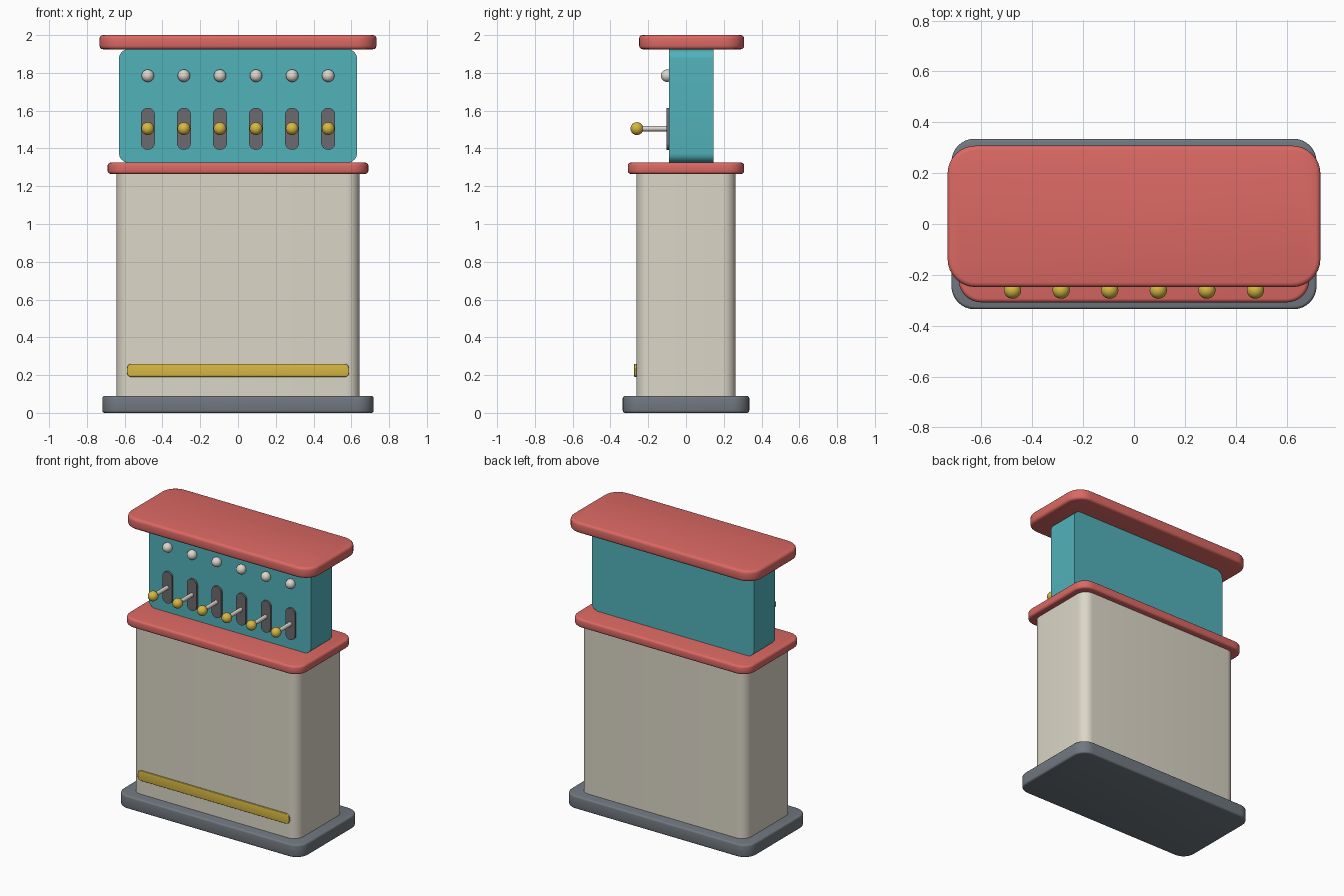
import bpy, bmesh, math
from mathutils import Matrix, Vector

cube = bpy.data.objects.get("Cube")
if cube:
    bpy.data.objects.remove(cube, do_unlink=True)


def material(name, *srgb):
    """One flat colour, converted from sRGB to linear."""
    col = [((c + 0.055) / 1.055) ** 2.4 for c in srgb] + [1]
    m = bpy.data.materials.new(name)
    m.use_nodes = True
    m.diffuse_color = col
    m.node_tree.nodes["Principled BSDF"].inputs["Base Color"].default_value = col
    return m


coral = material("coral", 0.86, 0.41, 0.39)
teal = material("teal", 0.32, 0.70, 0.73)
cream = material("cream", 0.86, 0.84, 0.78)
slate = material("slate", 0.44, 0.47, 0.50)
dark_grey = material("dark grey", 0.42, 0.42, 0.44)
gold = material("gold", 0.84, 0.72, 0.26)
pearl = material("pearl", 0.87, 0.84, 0.81)


def finish(bm, name, mat, angle=35):
    bmesh.ops.recalc_face_normals(bm, faces=bm.faces)
    mesh = bpy.data.meshes.new(name)
    bm.to_mesh(mesh)
    bm.free()
    mesh.materials.append(mat)
    ob = bpy.data.objects.new(name, mesh)
    bpy.context.collection.objects.link(ob)
    bpy.ops.object.select_all(action='DESELECT')
    ob.select_set(True)
    bpy.context.view_layer.objects.active = ob
    bpy.ops.object.shade_smooth_by_angle(angle=math.radians(angle))
    return ob


def rounded_slab(name, mat, x, y, z, radius, rim=0, upright=False, steps=8):
    """Rounded rectangle, extruded along z, or along y when upright."""
    v, w = (z, y) if upright else (y, z)
    bm = bmesh.new()
    ring = []
    corners = [(x[1], v[1], -1, -1), (x[0], v[1], 1, -1),
               (x[0], v[0], 1, 1), (x[1], v[0], -1, 1)]
    for i, (cx, cv, sx, sv) in enumerate(corners):
        for k in range(steps + 1):
            a = math.pi / 2 * (i + k / steps)
            px = cx + sx * radius + radius * math.cos(a)
            pv = cv + sv * radius + radius * math.sin(a)
            ring.append(bm.verts.new((px, w[0], pv) if upright else (px, pv, w[0])))
    bmesh.ops.remove_doubles(bm, verts=ring, dist=1e-5)
    face = bm.faces.new([p for p in ring if p.is_valid])
    ext = bmesh.ops.extrude_face_region(bm, geom=[face])
    depth = w[1] - w[0]
    move = Vector((0, depth, 0)) if upright else Vector((0, 0, depth))
    moved = [g for g in ext["geom"] if isinstance(g, bmesh.types.BMVert)]
    bmesh.ops.translate(bm, verts=moved, vec=move)
    bmesh.ops.recalc_face_normals(bm, faces=bm.faces)
    if rim:
        caps = [e for e in bm.edges if any(len(f.verts) > 4 for f in e.link_faces)]
        bmesh.ops.bevel(bm, geom=caps, offset=rim, segments=3,
                        profile=0.5, affect='EDGES')
    return finish(bm, name, mat)


def ball(name, mat, centre, radius):
    bm = bmesh.new()
    bmesh.ops.create_uvsphere(bm, u_segments=24, v_segments=14, radius=radius,
                              matrix=Matrix.Translation(centre))
    return finish(bm, name, mat)


def rod(name, mat, x, z, y0, y1, radius):
    bm = bmesh.new()
    place = Matrix.Translation((x, (y0 + y1) / 2, z)) @ Matrix.Rotation(math.pi / 2, 4, 'X')
    bmesh.ops.create_cone(bm, cap_ends=True, segments=16, radius1=radius,
                          radius2=radius, depth=abs(y1 - y0), matrix=place)
    return finish(bm, name, mat)


# Cabinet, bottom to top
rounded_slab("base_plinth", slate, (-0.718, 0.718), (-0.335, 0.335), (0, 0.09), 0.09, 0.012)
rounded_slab("cabinet_body", cream, (-0.643, 0.643), (-0.263, 0.263), (0.09, 1.265), 0.07)
rounded_slab("counter_top", coral, (-0.69, 0.69), (-0.308, 0.308), (1.265, 1.325), 0.09, 0.015)
rounded_slab("control_panel", teal, (-0.63, 0.63), (-0.09, 0.145), (1.325, 1.925), 0.05, upright=True)
rounded_slab("roof_slab", coral, (-0.733, 0.733), (-0.248, 0.308), (1.925, 2.0), 0.11, 0.018)

# Trim strip low on the front
rounded_slab("kick_strip", gold, (-0.588, 0.588), (-0.275, -0.262), (0.19, 0.26), 0.025, 0.004, upright=True)

# Row of levers with slots and indicator bulbs
for i in range(6):
    x = (i - 2.5) * 0.191
    n = str(i + 1)
    rounded_slab("lever_slot_" + n, dark_grey, (x - 0.037, x + 0.037),
                 (-0.104, -0.09), (1.393, 1.615), 0.036, upright=True)
    rod("lever_rod_" + n, pearl, x, 1.505, -0.09, -0.26, 0.014)
    ball("lever_knob_" + n, gold, (x, -0.26, 1.505), 0.034)
    ball("indicator_bulb_" + n, pearl, (x, -0.1, 1.785), 0.033)
